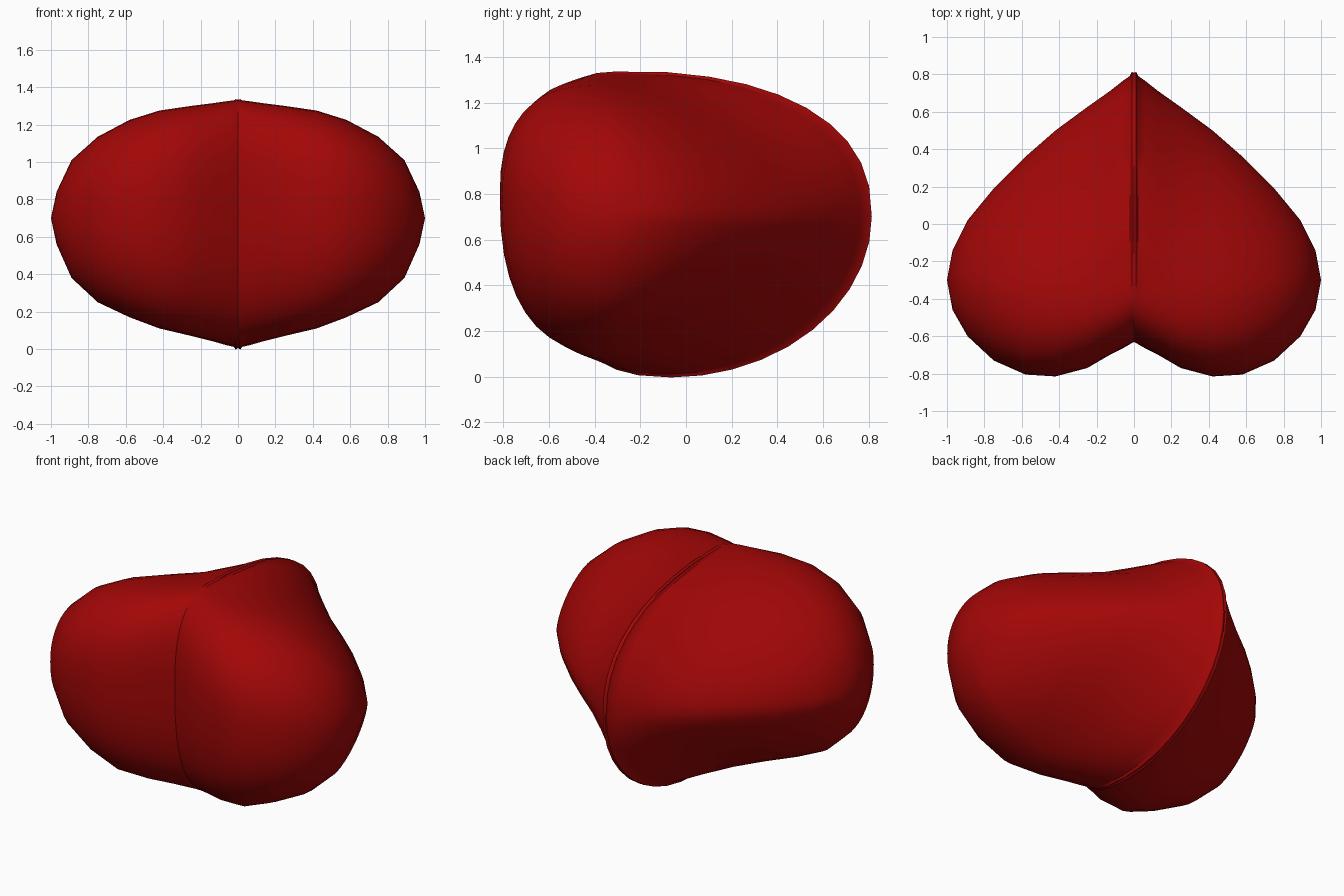
import bpy, bmesh, math

old = bpy.data.objects.get("Cube")
if old:
    bpy.data.objects.remove(old, do_unlink=True)

# One flat red for the whole heart
red = bpy.data.materials.new("deep_red")
red.use_nodes = True
red.diffuse_color = (0.365, 0.002, 0.002, 1)
red.node_tree.nodes["Principled BSDF"].inputs["Base Color"].default_value = red.diffuse_color

# Section limits of one half: x, front y, back y, low z, high z
LIMITS = [
    (0.00, -0.63, 0.815, 0.00, 1.335),
    (0.06, -0.665, 0.765, 0.02, 1.325),
    (0.13, -0.70, 0.71, 0.04, 1.315),
    (0.25, -0.77, 0.625, 0.07, 1.30),
    (0.42, -0.815, 0.50, 0.11, 1.275),
    (0.58, -0.805, 0.36, 0.17, 1.225),
    (0.75, -0.73, 0.19, 0.25, 1.135),
    (0.89, -0.60, 0.02, 0.38, 1.01),
    (0.97, -0.46, -0.14, 0.56, 0.84),
    (1.00, -0.30, -0.30, 0.70, 0.70),
]
STEPS = 10              # points per quarter of a section


def mix(a, b, t):
    return a + (b - a) * t


def limits_at(x):
    """Interpolate the limits between two neighbouring sections."""
    for a, b in zip(LIMITS, LIMITS[1:]):
        if x <= b[0]:
            t = (x - a[0]) / (b[0] - a[0])
            return [mix(p, q, t) for p, q in zip(a, b)]


def section(x, lip):
    """Closed ring made of four rounded quarters; lip lifts the back rim."""
    _, front, back, low, high = limits_at(x)
    front_z, back_z = mix(0.82, 0.70, x * x), 0.70
    # the crown moves forward on the lobe and returns at its side
    lobe = math.sin(math.pi * x ** 0.75)
    high_y = -0.30 - 0.10 * lobe
    low_y = mix(-0.05, -0.30, min(1, x / 0.4)) - 0.06 * lobe
    # the back is full along the seam and flatter beside it
    flat = min(1, x / 0.3)
    # side y, side z, pole y, pole z, roundness
    top_front = (front, front_z, high_y, high, mix(2.6, 2.2, x))
    top_back = (back, back_z, high_y, high, mix(2.4, 1.6, flat))
    low_back = (back, back_z, low_y, low, mix(2.0, 1.5, flat))
    low_front = (front, front_z, low_y, low, mix(2.7, 2.1, x))
    ring = []
    for quarter, rising in ((top_front, True), (top_back, False),
                            (low_back, True), (low_front, False)):
        side_y, side_z, pole_y, pole_z, power = quarter
        for i in range(STEPS):
            a = math.pi / 2 * (i / STEPS if rising else 1 - i / STEPS)
            u = max(0, math.cos(a)) ** (2 / power)
            v = max(0, math.sin(a)) ** (2 / power)
            y, z = mix(pole_y, side_y, u), mix(side_z, pole_z, v)
            # the raised seam fades out towards the front
            fade = min(1, max(0, (y + 0.45) / 0.35))
            k = 1 + lip * fade
            ring.append((x, y * k, back_z + (z - back_z) * k))
    return ring


# Loft the left half, beginning with the grooved seam
bm = bmesh.new()
stations = [(0, -0.008), (0.012, 0.01), (0.022, -0.006)]
stations += [(row[0], 0) for row in LIMITS[1:]]
rings = [[bm.verts.new(p) for p in section(x, lip)] for x, lip in stations]
for a, b in zip(rings, rings[1:]):
    for i in range(len(a)):
        j = (i + 1) % len(a)
        bm.faces.new((a[i], a[j], b[j], b[i]))
bmesh.ops.remove_doubles(bm, verts=bm.verts, dist=0.0005)
bmesh.ops.recalc_face_normals(bm, faces=bm.faces)
# the open side lies on the middle plane, so check the outward direction
tip = max(bm.faces, key=lambda f: f.calc_center_median().x)
if tip.normal.x < 0:
    bmesh.ops.reverse_faces(bm, faces=bm.faces)

mesh = bpy.data.meshes.new("heart")
bm.to_mesh(mesh)
bm.free()
mesh.materials.append(red)
heart = bpy.data.objects.new("heart", mesh)
bpy.context.collection.objects.link(heart)

# Mirror into the other half, then smooth while keeping the seam crisp
bpy.ops.object.select_all(action="DESELECT")
heart.select_set(True)
bpy.context.view_layer.objects.active = heart
mirror = heart.modifiers.new("mirror", "MIRROR")
mirror.use_axis[0] = True
mirror.merge_threshold = 0.0005
bpy.ops.object.modifier_apply(modifier=mirror.name)
bpy.ops.object.shade_smooth_by_angle(angle=math.radians(32))
